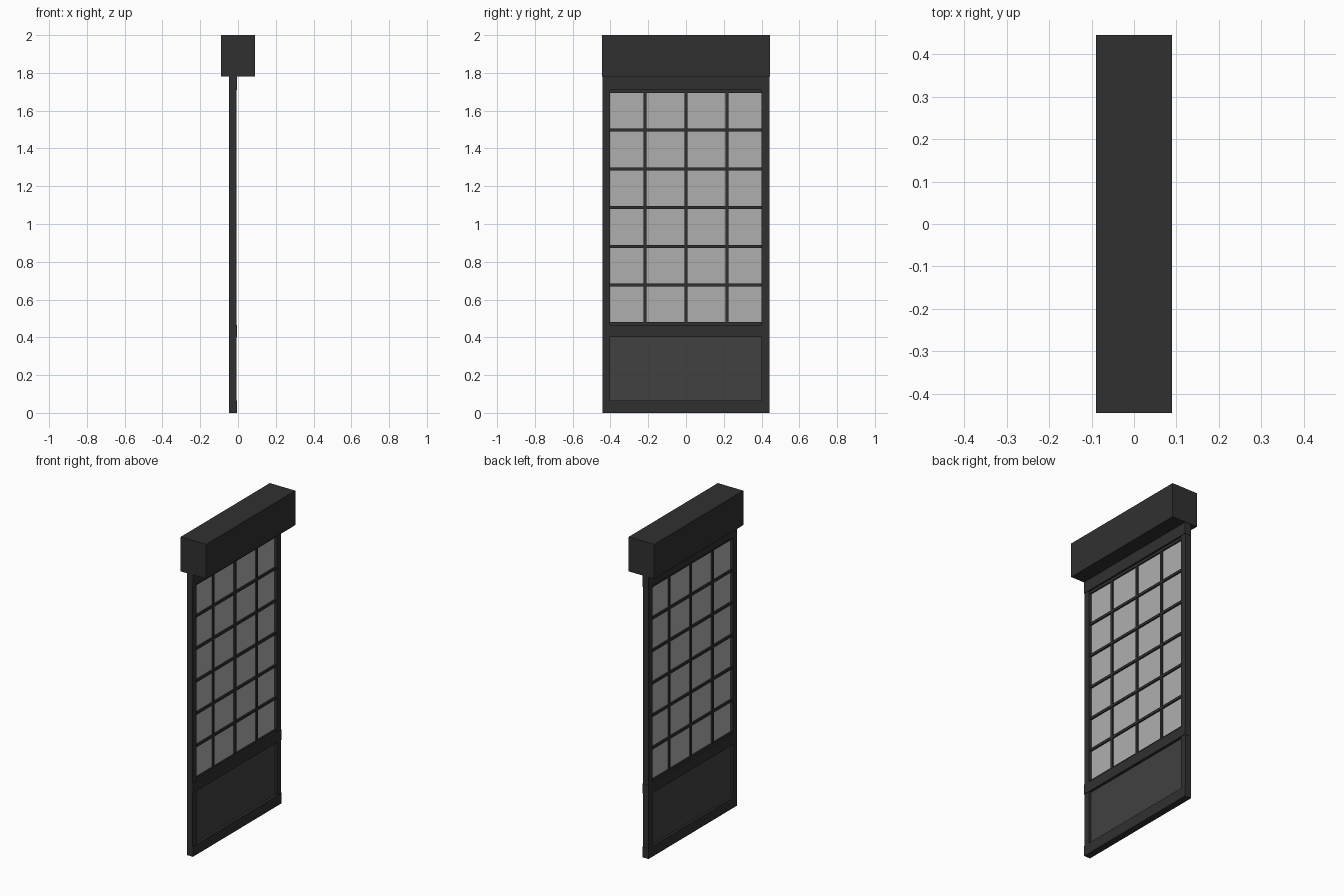
import bpy

if "Cube" in bpy.data.objects:
    bpy.data.objects.remove(bpy.data.objects["Cube"])


def material(name, color):
    m = bpy.data.materials.new(name)
    m.diffuse_color = color
    m.use_nodes = True
    m.node_tree.nodes["Principled BSDF"].inputs["Base Color"].default_value = m.diffuse_color
    return m


dark = material("dark_paint", (0.03, 0.03, 0.03, 1))
grey = material("panel_grey", (0.052, 0.052, 0.052, 1))
pane = material("pane_grey", (0.43, 0.43, 0.43, 0.92))


def box(name, x, y, z, mat=dark):
    """Box given as (min, max) pairs along each axis."""
    bpy.ops.mesh.primitive_cube_add(size=1)
    o = bpy.context.object
    o.name = name
    o.location = [(a + b) / 2 for a, b in (x, y, z)]
    o.scale = [b - a for a, b in (x, y, z)]
    bpy.ops.object.transform_apply(location=True, rotation=True, scale=True)
    o.data.materials.append(mat)
    return o


# Header box on top
box("header_box", (-0.089, 0.089), (-0.445, 0.445), (1.782, 2.0))

# Side stiles
box("stile_left", (-0.048, -0.008), (-0.443, -0.403), (0.002, 1.782))
box("stile_right", (-0.048, -0.008), (0.401, 0.441), (0.002, 1.782))

# Cross rails, standing slightly proud of the stiles
RAIL_X = (-0.048, -0.005)
for name, z in (("bottom_rail", (0, 0.066)), ("middle_rail", (0.402, 0.465)),
                ("top_rail", (1.71, 1.782))):
    box(name, RAIL_X, (-0.443, 0.443), z)

# Recessed lower panel
box("lower_panel", (-0.033, -0.022), (-0.41, 0.41), (0.06, 0.41), grey)

# Thin pane behind the lattice
box("pane", (-0.030, -0.025), (-0.41, 0.41), (0.46, 1.715), pane)

# Lattice bars
BAR = 0.008
for i in range(7):
    z = 0.472 + i * 0.205
    box(f"lattice_bar_horizontal_{i + 1}", (-0.039, -0.016), (-0.405, 0.405),
        (z - BAR, z + BAR))
for i in range(3):
    y = (i - 1) * 0.217
    box(f"lattice_bar_vertical_{i + 1}", (-0.038, -0.017), (y - BAR, y + BAR),
        (0.465, 1.71))
